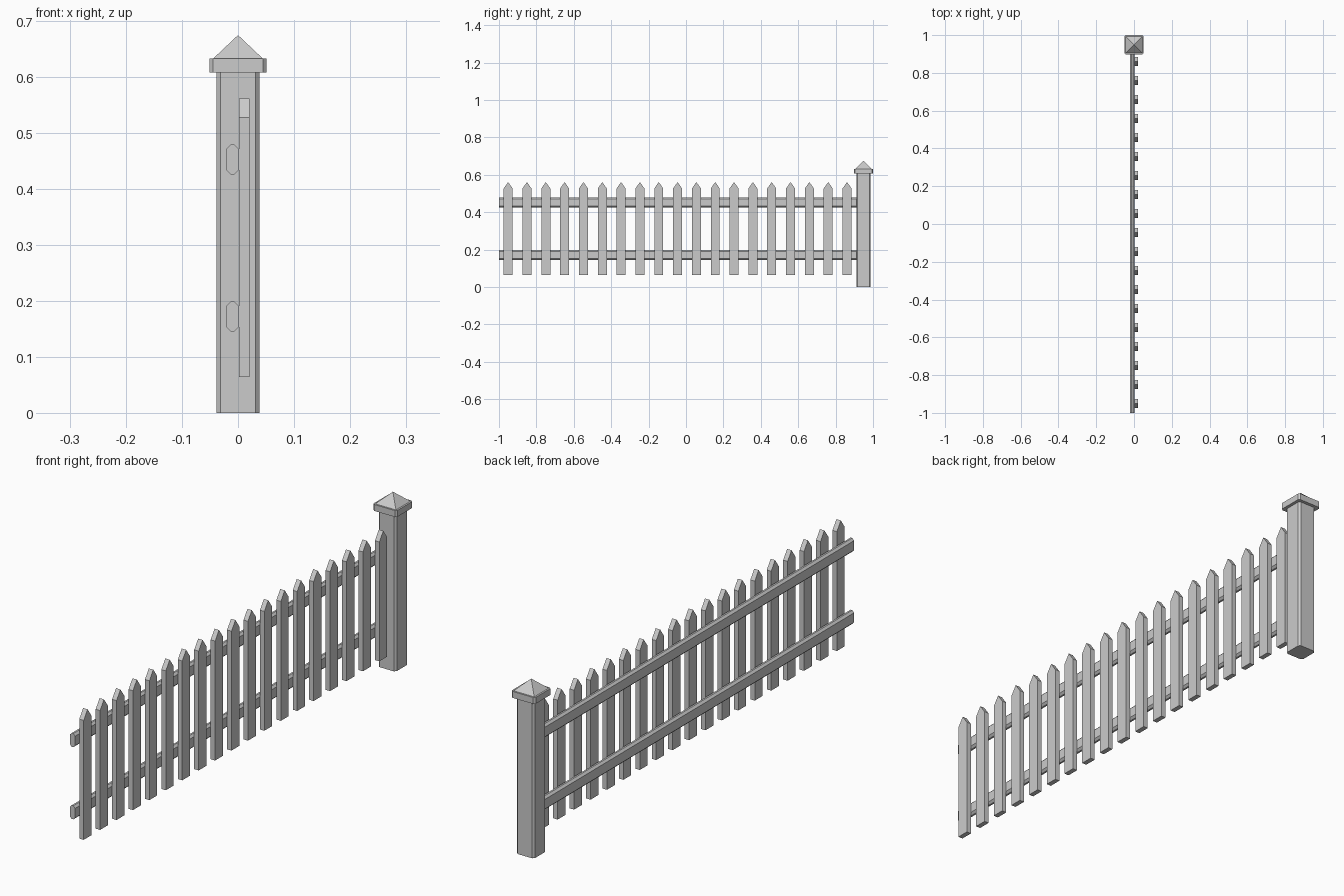
import bpy, bmesh

if "Cube" in bpy.data.objects:
    bpy.data.objects.remove(bpy.data.objects["Cube"])

POST_Y = 0.949  # centre line of the end post


def make_object(name, bm):
    bmesh.ops.recalc_face_normals(bm, faces=bm.faces[:])
    mesh = bpy.data.meshes.new(name)
    bm.to_mesh(mesh)
    bm.free()
    obj = bpy.data.objects.new(name, mesh)
    bpy.context.collection.objects.link(obj)
    return obj


def extrude(name, points, offset):
    """Prism: a closed 3D profile pushed along an offset."""
    bm = bmesh.new()
    face = bm.faces.new([bm.verts.new(p) for p in points])
    result = bmesh.ops.extrude_face_region(bm, geom=[face], use_keep_orig=True)
    verts = [v for v in result["geom"] if isinstance(v, bmesh.types.BMVert)]
    bmesh.ops.translate(bm, vec=offset, verts=verts)
    return make_object(name, bm)


def chamfered(half_a, half_b, c):
    """Rectangle outline with cut corners."""
    a, b = half_a, half_b
    return [(a, -b + c), (a, b - c), (a - c, b), (-a + c, b),
            (-a, b - c), (-a, -b + c), (-a + c, -b), (a - c, -b)]


# End post and its cap slab, both with chamfered upright corners
for name, half, cut, z0, z1 in (("post", 0.0385, 0.0075, 0.0, 0.607),
                                ("post_cap", 0.051, 0.0065, 0.607, 0.632)):
    outline = [(x, POST_Y + y, z0) for x, y in chamfered(half, half, cut)]
    extrude(name, outline, (0, 0, z1 - z0))

# Pyramid on top of the cap
bm = bmesh.new()
h = 0.0445
base = [bm.verts.new((x, POST_Y + y, 0.632))
        for x, y in ((-h, -h), (h, -h), (h, h), (-h, h))]
apex = bm.verts.new((0, POST_Y, 0.674))
bm.faces.new(base[::-1])
for i in range(4):
    bm.faces.new((base[i], base[(i + 1) % 4], apex))
make_object("cap_pyramid", bm)

# Two horizontal rails with chamfered long edges, ending in the post
for name, z in (("lower_rail", 0.172), ("upper_rail", 0.452)):
    outline = [(-0.010 + x, -1.0, z + dz)
               for x, dz in chamfered(0.0115, 0.0265, 0.008)]
    extrude(name, outline, (0, 1.915, 0))

# Row of pointed pickets in front of the rails
COUNT, FIRST, LAST, HALF_WIDTH = 19, -0.951, 0.861, 0.024
for i in range(COUNT):
    y = FIRST + (LAST - FIRST) * i / (COUNT - 1)
    profile = [(-HALF_WIDTH, 0.064), (HALF_WIDTH, 0.064), (HALF_WIDTH, 0.527),
               (0, 0.561), (-HALF_WIDTH, 0.527)]
    extrude(f"picket_{i + 1:02d}", [(0.0015, y + dy, z) for dy, z in profile],
            (0.019, 0, 0))
